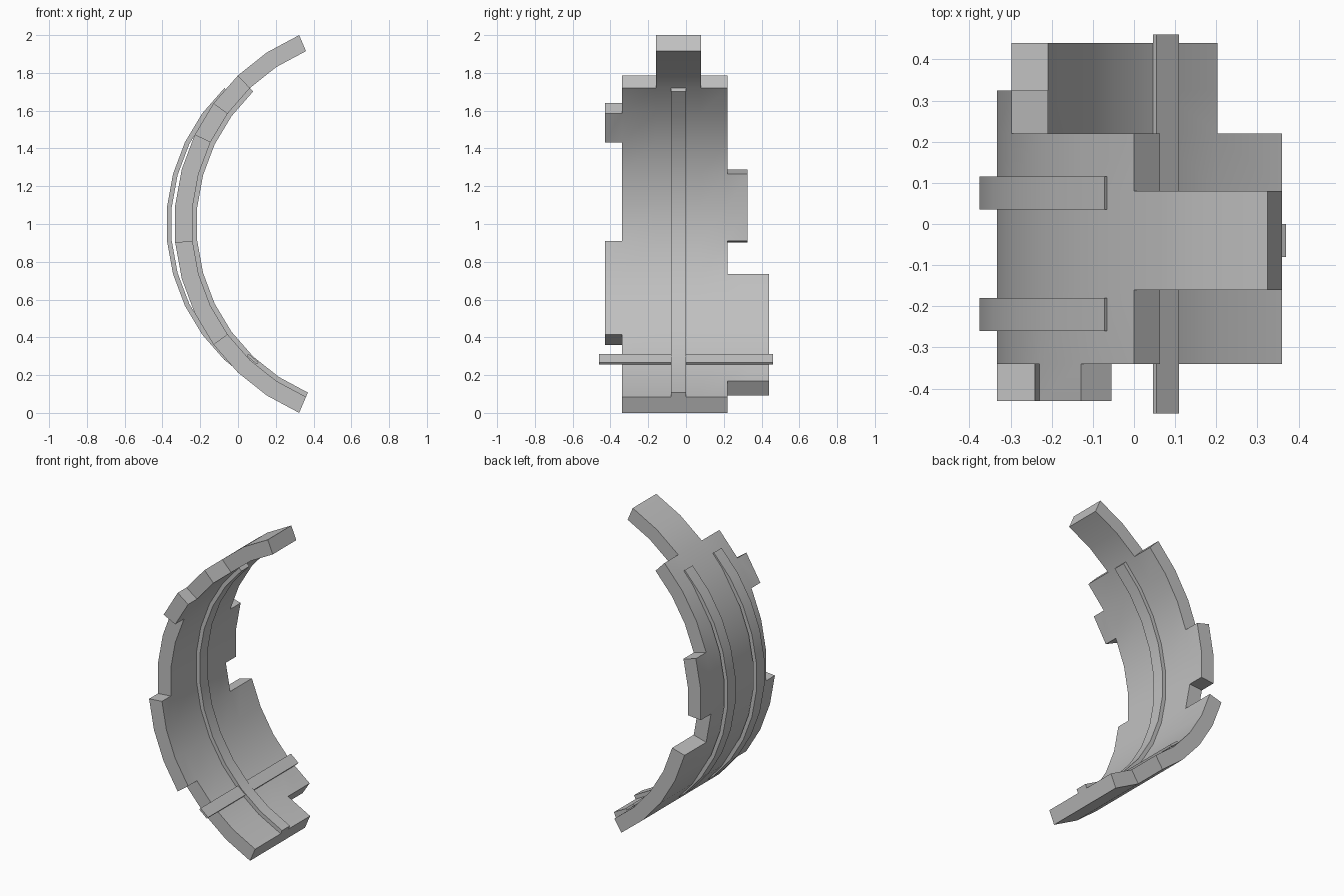
import bpy, bmesh, math
from mathutils import Matrix

cube = bpy.data.objects.get("Cube")
if cube:
    bpy.data.objects.remove(cube, do_unlink=True)

SEGMENTS = 13
R_OUT, R_IN, R_RIB = 1.087, 0.995, 0.97
CENTRE_X, CENTRE_Z = 0.75, 1.0
STEP = math.asin(1 / R_OUT) * 2 / SEGMENTS

grey = bpy.data.materials.new("plain grey")
grey.use_nodes = True
grey.diffuse_color = (0.53, 0.53, 0.53, 1)
grey.node_tree.nodes["Principled BSDF"].inputs["Base Color"].default_value = grey.diffuse_color


def finish(name, bm):
    bmesh.ops.recalc_face_normals(bm, faces=bm.faces)
    mesh = bpy.data.meshes.new(name)
    bm.to_mesh(mesh)
    bm.free()
    mesh.materials.append(grey)
    obj = bpy.data.objects.new(name, mesh)
    bpy.context.collection.objects.link(obj)
    bpy.ops.object.select_all(action='DESELECT')
    obj.select_set(True)
    bpy.context.view_layer.objects.active = obj
    bpy.ops.object.shade_smooth_by_angle(angle=math.radians(30))
    return obj


def curved_panel(name, patches, r_out, r_in, centre_x=CENTRE_X):
    """Thick arc made of patches: (first segment, end segment, y min, y max)."""
    bm = bmesh.new()
    ys = sorted({y for p in patches for y in p[2:]})
    cells = {(s, j) for a, b, y0, y1 in patches for s in range(a, b)
             for j in range(len(ys) - 1) if y0 <= ys[j] < y1}
    cache = {}

    def vert(s, j, r):
        if (s, j, r) not in cache:
            t = (s - SEGMENTS / 2) * STEP
            cache[s, j, r] = bm.verts.new((centre_x - r * math.cos(t), ys[j],
                                           CENTRE_Z + r * math.sin(t)))
        return cache[s, j, r]

    for s, j in sorted(cells):
        ring = [(s, j), (s + 1, j), (s + 1, j + 1), (s, j + 1)]
        for r in (r_out, r_in):
            bm.faces.new([vert(*c, r) for c in ring])
        # Rim walls only where there is no neighbouring cell
        for k, near in enumerate([(s, j - 1), (s + 1, j), (s, j + 1), (s - 1, j)]):
            if near not in cells:
                a, b = ring[k], ring[(k + 1) % 4]
                bm.faces.new([vert(*a, r_out), vert(*b, r_out), vert(*b, r_in), vert(*a, r_in)])
    return finish(name, bm)


# Curved shell with its top tongue and side tabs
curved_panel("curved_shell", [
    (0, 11, -0.34, 0.22),      # main body
    (11, 13, -0.16, 0.08),     # top tongue
    (9, 10, -0.43, -0.34),     # upper front tab
    (3, 6, -0.43, -0.34),      # lower front tab
    (6, 8, 0.22, 0.325),       # upper back tab
    (1, 5, 0.22, 0.44),        # lower back tab
], R_OUT, R_IN)

# Raised rib along the inside
curved_panel("inner_rib", [(0, 11, -0.08, 0)], R_IN, R_RIB)

# Two straps standing off the outside
for name, y in (("front_strap", -0.26), ("back_strap", 0.035)):
    curved_panel(name, [(0, 11, y, y + 0.08)], R_IN, R_RIB, CENTRE_X - 0.135)

# Thin bar crossing the lower inside
bm = bmesh.new()
bmesh.ops.create_cube(bm, size=1, matrix=Matrix.Translation((0.0775, 0, 0.285))
                      @ Matrix.Rotation(math.radians(40), 4, 'Y')
                      @ Matrix.Diagonal((0.07, 0.92, 0.014, 1)))
finish("cross_bar", bm)
